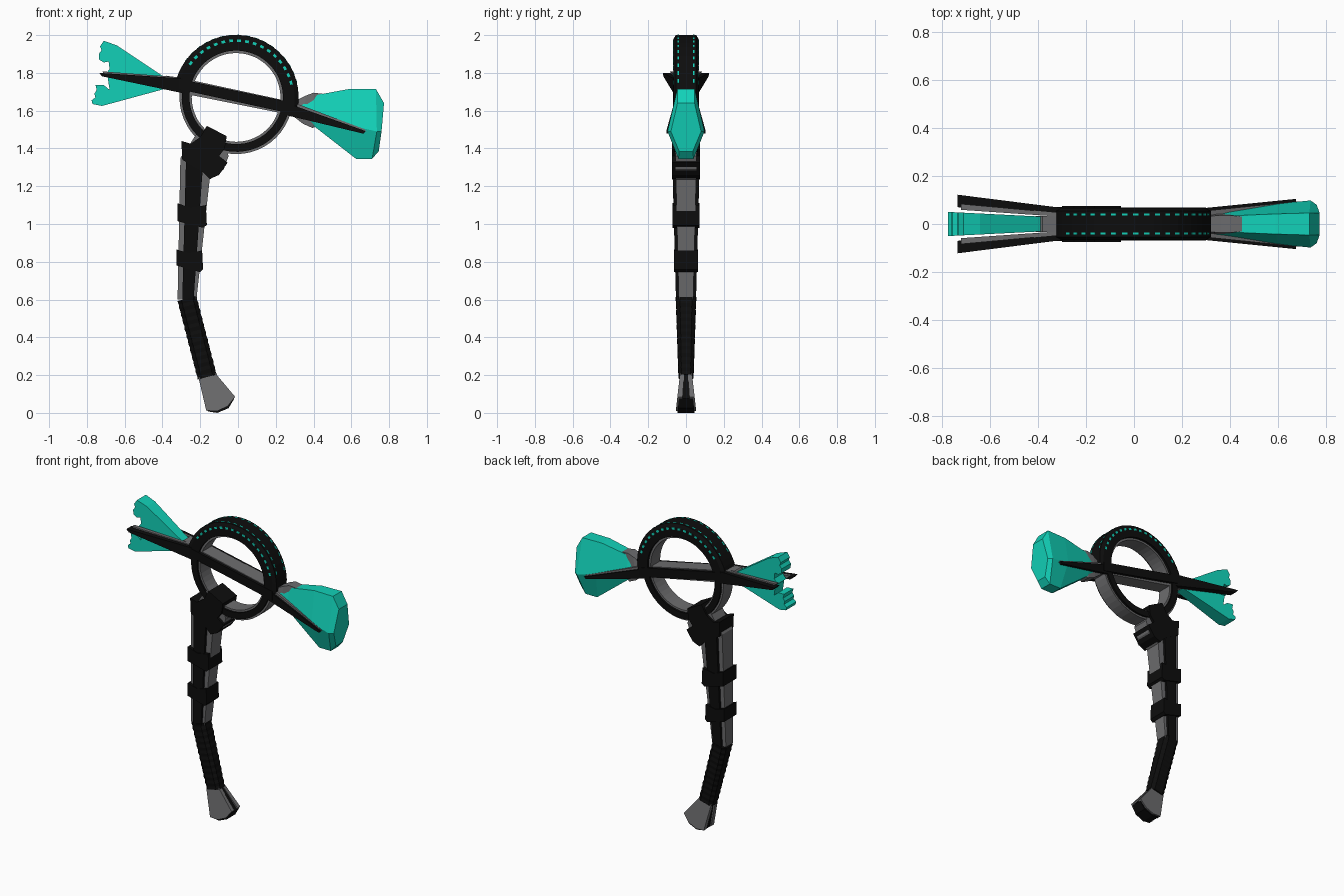
import bpy, bmesh, math
from mathutils import Vector

def material(name, rgb):
    m = bpy.data.materials.new(name)
    m.diffuse_color = (*rgb, 1)
    return m

BLACK = material("matte black", (0.004, 0.004, 0.004))
GREY = material("steel grey", (0.15, 0.15, 0.155))
TEAL = material("bright teal", (0.006, 0.64, 0.48))

def finish(name, bm, mat):
    bmesh.ops.recalc_face_normals(bm, faces=bm.faces)
    me = bpy.data.meshes.new(name)
    bm.to_mesh(me)
    bm.free()
    me.materials.append(mat)
    ob = bpy.data.objects.new(name, me)
    bpy.context.collection.objects.link(ob)
    return ob

def add_loft(bm, sections, closed=False):
    rings = [[bm.verts.new(p) for p in s] for s in sections]
    n = len(rings[0])
    pairs = list(zip(rings, rings[1:])) + ([(rings[-1], rings[0])] if closed else [])
    for a, b in pairs:
        for i in range(n):
            j = (i + 1) % n
            bm.faces.new((a[i], a[j], b[j], b[i]))
    if not closed:
        bm.faces.new(rings[0])
        bm.faces.new(rings[-1])

def loft(name, sections, mat, closed=False):
    bm = bmesh.new()
    add_loft(bm, sections, closed)
    return finish(name, bm, mat)

def plate(name, pts, outer, mat, inner=None):
    """Side profile in x,z; half-depth given by functions. With inner: mirrored pair."""
    bm = bmesh.new()
    if inner is None:
        add_loft(bm, [[(x, -outer(x, z), z) for x, z in pts], [(x, outer(x, z), z) for x, z in pts]])
    else:
        for s in (-1, 1):
            add_loft(bm, [[(x, s * inner(x, z), z) for x, z in pts], [(x, s * outer(x, z), z) for x, z in pts]])
    return finish(name, bm, mat)

def const(v):
    return lambda x, z: v

def lin_x(x0, y0, x1, y1):
    return lambda x, z: y0 + (y1 - y0) * (x - x0) / (x1 - x0)

def lin_z(z0, y0, z1, y1):
    return lambda x, z: y0 + (y1 - y0) * (z - z0) / (z1 - z0)

CX, CZ = -0.01, 1.67

def arc_sections(profile, a0, a1, steps, closed=False):
    out = []
    for i in range(steps + (0 if closed else 1)):
        a = math.radians(a0 + (a1 - a0) * i / steps)
        out.append([(CX + r * math.cos(a), y, CZ + r * math.sin(a)) for r, y in profile])
    return out

def rect(r0, r1, y0, y1):
    return [(r0, y0), (r0, y1), (r1, y1), (r1, y0)]

# Ring: grey core, heavy black upper arc, thin black plates on the lower arc
loft("ring_core", arc_sections(rect(0.235, 0.30, -0.05, 0.05), 0, 360, 48, True), GREY, True)
upper = [(0.248, -0.066), (0.31, -0.066), (0.331, -0.054), (0.331, 0.054), (0.31, 0.066), (0.248, 0.066)]
loft("ring_upper_arc", arc_sections(upper, -10, 170, 28), BLACK)
for s, side in ((-1, "front"), (1, "back")):
    loft("ring_lower_plate_" + side,
         arc_sections(rect(0.247, 0.288, s * 0.045, s * 0.063), 168, 350, 26), BLACK)

# Glowing dashes on the faces and rim of the upper arc
bm = bmesh.new()
for i in range(17):
    a = 15 + i * 8
    add_loft(bm, arc_sections(rect(0.294, 0.308, -0.0675, 0.0675), a - 1.9, a + 1.9, 1))
    for s in (-1, 1):
        add_loft(bm, arc_sections(rect(0.325, 0.3325, s * 0.036, s * 0.044), a - 1.9, a + 1.9, 1))
finish("ring_dashes", bm, TEAL)

# Crossbar through the ring
plate("crossbar_core", [(-0.31, 1.775), (0.29, 1.645), (0.29, 1.575), (-0.31, 1.695)], const(0.05), GREY)
plate("crossbar_face", [(-0.32, 1.77), (0.30, 1.64), (0.30, 1.58), (-0.32, 1.715)], const(0.069), BLACK, const(0.04))

# Long prongs either side of both ends
plate("left_prong", [(-0.28, 1.77), (-0.735, 1.80), (-0.72, 1.782), (-0.28, 1.69)],
      lin_x(-0.3, 0.067, -0.735, 0.122), BLACK, lin_x(-0.3, 0.04, -0.735, 0.07))
plate("left_prong_lining", [(-0.28, 1.775), (-0.72, 1.808), (-0.70, 1.785), (-0.28, 1.69)],
      lin_x(-0.3, 0.045, -0.735, 0.085), GREY, lin_x(-0.3, 0.03, -0.735, 0.06))
plate("right_prong", [(0.26, 1.64), (0.675, 1.492), (0.665, 1.478), (0.26, 1.575)],
      lin_x(0.3, 0.067, 0.68, 0.105), BLACK, lin_x(0.3, 0.05, 0.68, 0.088))
plate("right_prong_lining", [(0.28, 1.648), (0.33, 1.63), (0.67, 1.502), (0.68, 1.488), (0.28, 1.58)],
      lin_x(0.3, 0.055, 0.68, 0.094), GREY, lin_x(0.3, 0.03, 0.68, 0.075))

# Left claws with notched ends
claw_w = lin_x(-0.37, 0.03, -0.77, 0.05)
plate("left_neck", [(-0.28, 1.77), (-0.38, 1.785), (-0.41, 1.76), (-0.39, 1.73), (-0.28, 1.69)], const(0.033), GREY)
plate("upper_claw", [(-0.37, 1.765), (-0.64, 1.945), (-0.71, 1.97), (-0.73, 1.94), (-0.722, 1.92), (-0.737, 1.90),
                     (-0.735, 1.87), (-0.71, 1.855), (-0.685, 1.86), (-0.68, 1.82), (-0.705, 1.79)], claw_w, TEAL)
plate("lower_claw", [(-0.37, 1.765), (-0.69, 1.78), (-0.68, 1.71), (-0.71, 1.735), (-0.755, 1.737), (-0.748, 1.71),
                     (-0.76, 1.69), (-0.755, 1.67), (-0.775, 1.655), (-0.77, 1.635), (-0.72, 1.625), (-0.37, 1.72)],
      claw_w, TEAL)

# Faceted hammer head: hexagonal sections given as top, middle, bottom (x, z, half-depth)
def hexes(rows):
    out = []
    for t, m, b in rows:
        out.append([(t[0], -t[2], t[1]), (t[0], t[2], t[1]), (m[0], m[2], m[1]),
                    (b[0], b[2], b[1]), (b[0], -b[2], b[1]), (m[0], -m[2], m[1])])
    return out

loft("hammer_head", hexes([
    ((0.33, 1.64, 0.03), (0.31, 1.605, 0.045), (0.32, 1.575, 0.03)),
    ((0.40, 1.68, 0.034), (0.40, 1.575, 0.056), (0.40, 1.52, 0.034)),
    ((0.59, 1.715, 0.042), (0.60, 1.52, 0.085), (0.625, 1.345, 0.04)),
    ((0.73, 1.715, 0.046), (0.735, 1.49, 0.098), (0.71, 1.345, 0.04)),
    ((0.773, 1.64, 0.045), (0.76, 1.49, 0.08), (0.745, 1.385, 0.036))]), TEAL)
loft("hammer_collar", hexes([
    ((0.28, 1.64, 0.03), (0.28, 1.61, 0.04), (0.28, 1.58, 0.03)),
    ((0.36, 1.68, 0.036), (0.35, 1.60, 0.045), (0.345, 1.53, 0.034)),
    ((0.40, 1.695, 0.036), (0.40, 1.58, 0.045), (0.395, 1.508, 0.034)),
    ((0.46, 1.688, 0.03), (0.45, 1.58, 0.04), (0.42, 1.52, 0.02))]), GREY)

# Upper handle: grey core, black side plates, two wrap bands, top collar
plate("handle_core", [(-0.32, 0.6), (-0.305, 1.35), (-0.25, 1.43), (-0.20, 1.51), (-0.07, 1.42), (-0.05, 1.36),
                      (-0.075, 1.29), (-0.15, 1.235), (-0.22, 0.6)], lin_z(0.6, 0.038, 1.3, 0.055), GREY)
plate("handle_side_plate", [(-0.295, 0.6), (-0.275, 1.35), (-0.18, 1.35), (-0.19, 1.25), (-0.235, 0.6)],
      lin_z(0.6, 0.053, 1.3, 0.072), BLACK, lin_z(0.6, 0.03, 1.3, 0.045))
plate("upper_band", [(-0.32, 1.11), (-0.25, 1.085), (-0.17, 1.10), (-0.165, 0.995), (-0.185, 0.98), (-0.32, 1.015)],
      const(0.071), BLACK)
plate("lower_band", [(-0.325, 0.865), (-0.26, 0.845), (-0.19, 0.86), (-0.185, 0.76), (-0.2, 0.745), (-0.325, 0.78)],
      const(0.064), BLACK)
plate("top_collar", [(-0.165, 1.52), (-0.06, 1.465), (-0.07, 1.40), (-0.10, 1.36), (-0.055, 1.325), (-0.10, 1.26),
                     (-0.15, 1.238), (-0.19, 1.28), (-0.295, 1.34), (-0.30, 1.44), (-0.25, 1.425), (-0.20, 1.46)],
      const(0.074), BLACK)

# Lower grip: chamfered sections with fine ribs
top, bot = Vector((-0.27, 0, 0.605)), Vector((-0.163, 0, 0.19))
axis = (bot - top).normalized()
side = Vector((-axis.z, 0, axis.x))
sections = []
N = 22
for i in range(N + 1):
    t = i / N
    k = 1.0 if i % 2 == 0 else 0.94
    w, d = 0.053 * k, (0.055 - 0.014 * t) * k
    c = top.lerp(bot, t)
    sections.append([c + side * (w * u) + Vector((0, d * v, 0)) for u, v in
                     ((1, -.6), (1, .6), (.6, 1), (-.6, 1), (-1, .6), (-1, -.6), (-.6, -1), (.6, -1))])
loft("grip", sections, BLACK)

# Flared pommel: black core between grey cheeks
flare = lin_z(0.205, 0.032, 0.02, 0.053)
plate("pommel_core", [(-0.20, 0.20), (-0.125, 0.21), (-0.02, 0.075), (-0.05, 0.025), (-0.11, 0.0), (-0.16, 0.008)],
      lin_z(0.2, 0.025, 0.0, 0.045), BLACK)
plate("pommel_cheek", [(-0.21, 0.19), (-0.12, 0.21), (-0.015, 0.085), (-0.055, 0.035), (-0.11, 0.01), (-0.168, 0.012)],
      flare, GREY, lin_z(0.2, 0.01, 0.02, 0.022))
